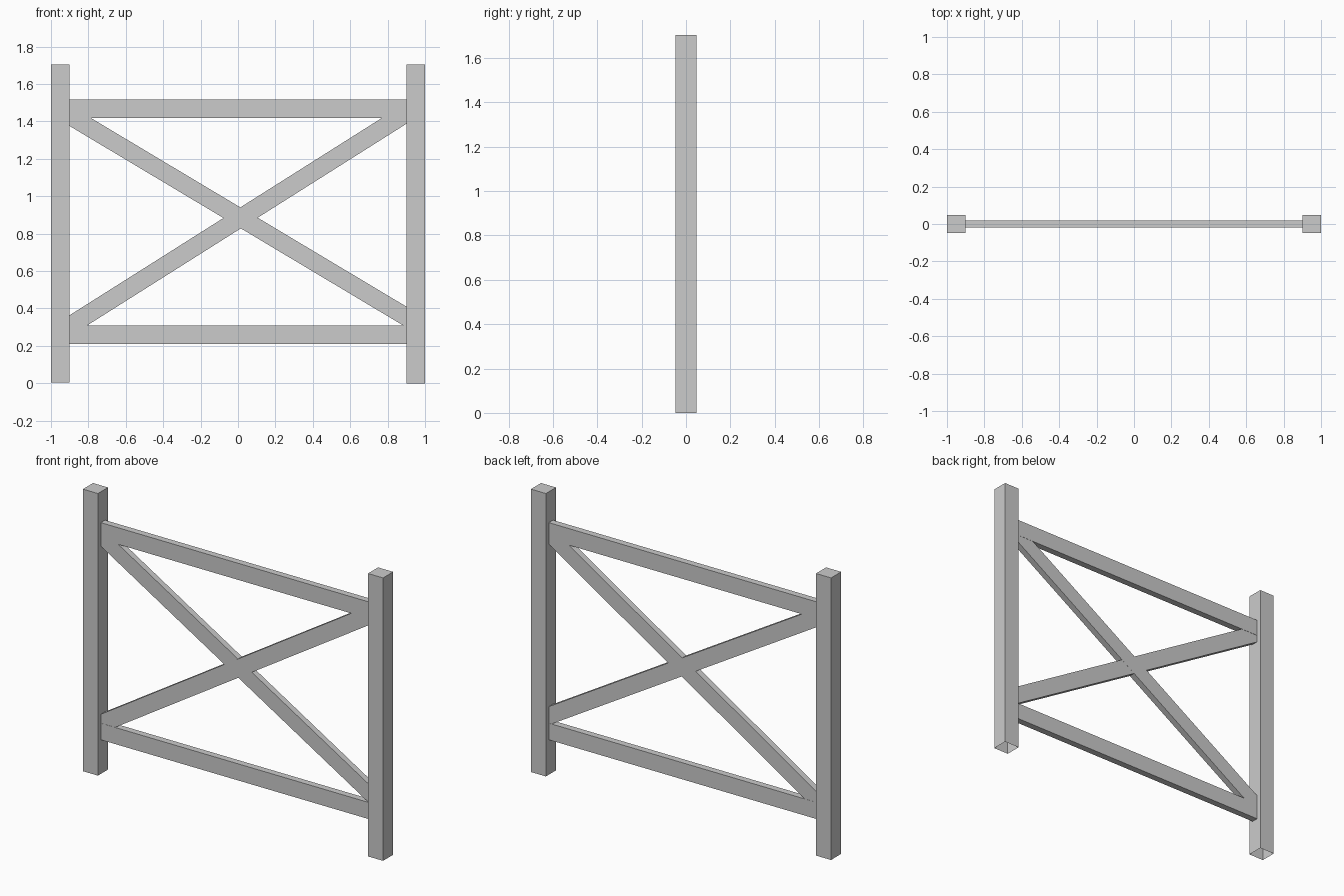
import bpy, bmesh

if "Cube" in bpy.data.objects:
    bpy.data.objects.remove(bpy.data.objects["Cube"])


def prism(name, profile, half_depth, open_bottom=False):
    """Extrude an x-z profile symmetrically along y."""
    bm = bmesh.new()
    face = bm.faces.new([bm.verts.new((x, -half_depth, z)) for x, z in profile])
    ext = bmesh.ops.extrude_face_region(bm, geom=[face], use_keep_orig=True)
    moved = [v for v in ext["geom"] if isinstance(v, bmesh.types.BMVert)]
    bmesh.ops.translate(bm, verts=moved, vec=(0, 2 * half_depth, 0))
    bmesh.ops.recalc_face_normals(bm, faces=bm.faces[:])
    if open_bottom:
        bottom = [f for f in bm.faces if f.normal.z < -0.9]
        bmesh.ops.delete(bm, geom=bottom, context="FACES_ONLY")
    mesh = bpy.data.meshes.new(name)
    bm.to_mesh(mesh)
    bm.free()
    obj = bpy.data.objects.new(name, mesh)
    bpy.context.collection.objects.link(obj)
    return obj


def bar(name, x0, x1, left, right, half_depth, open_bottom=False):
    """Bar with vertical ends; left and right are (low z, high z)."""
    profile = [(x0, left[0]), (x1, right[0]), (x1, right[1]), (x0, left[1])]
    return prism(name, profile, half_depth, open_bottom)


# Square posts, open underneath
bar("left_post", -1.0, -0.9, (0.005, 1.704), (0.005, 1.704), 0.048, True)
bar("right_post", 0.9, 1.0, (0.0, 1.704), (0.0, 1.704), 0.048, True)

# Horizontal rails
bar("top_rail", -0.9, 0.9, (1.418, 1.518), (1.418, 1.518), 0.02)
bar("bottom_rail", -0.9, 0.9, (0.21, 0.31), (0.21, 0.31), 0.02)

# Crossed diagonal braces, a hair thinner than the rails
bar("falling_brace", -0.9, 0.9, (1.375, 1.486), (0.299, 0.41), 0.0185)
bar("rising_brace", -0.9, 0.9, (0.25, 0.364), (1.387, 1.501), 0.019)
